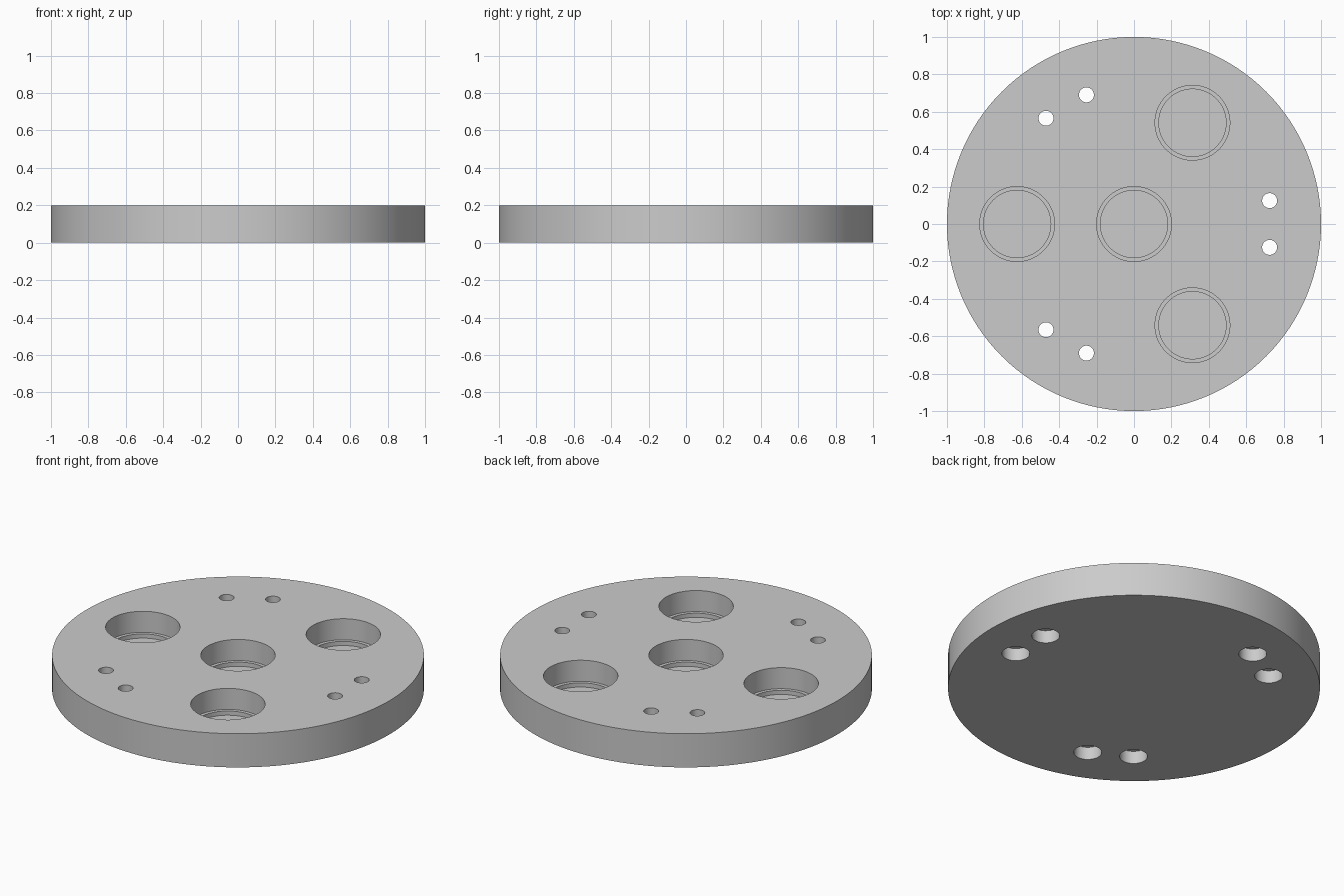
import bpy
import bmesh
from math import radians, cos, sin, pi

if "Cube" in bpy.data.objects:
    bpy.data.objects.remove(bpy.data.objects["Cube"], do_unlink=True)

THICK = 0.2

grey = bpy.data.materials.new("plain grey")
grey.use_nodes = True
colour = (0.6, 0.6, 0.6, 1)
grey.diffuse_color = colour
grey.node_tree.nodes["Principled BSDF"].inputs["Base Color"].default_value = colour


def add_lathe(bm, profile, sides, x=0, y=0):
    """Closed solid of revolution from (radius, z) points listed bottom to top."""
    rings = [[bm.verts.new((x + r * cos(2 * pi * i / sides), y + r * sin(2 * pi * i / sides), z))
              for i in range(sides)] for r, z in profile]
    for low, high in zip(rings, rings[1:]):
        for i in range(sides):
            j = (i + 1) % sides
            bm.faces.new((low[i], low[j], high[j], high[i]))
    bm.faces.new(rings[0][::-1])
    bm.faces.new(rings[-1])


def to_object(bm, name):
    mesh = bpy.data.meshes.new(name)
    bm.to_mesh(mesh)
    bm.free()
    mesh.materials.append(grey)
    obj = bpy.data.objects.new(name, mesh)
    bpy.context.collection.objects.link(obj)
    return obj


# Round plate
bm = bmesh.new()
add_lathe(bm, [(1, 0), (1, THICK)], 128)
plate = to_object(bm, "round_plate")

# Stepped blind pockets: one central, three around it
pocket = [(0.18, 0.05), (0.18, 0.075), (0.2, 0.075), (0.2, THICK + 0.1)]
# Screw holes with a counterbore in the underside
screw = [(0.075, -0.1), (0.075, 0.075), (0.04, 0.075), (0.04, THICK + 0.1)]

bm = bmesh.new()
add_lathe(bm, pocket, 64)
for k in range(3):
    a = radians(60 + 120 * k)
    add_lathe(bm, pocket, 64, 0.625 * cos(a), 0.625 * sin(a))
    b = radians(120 * k)
    for side in (-0.125, 0.125):
        add_lathe(bm, screw, 40, 0.725 * cos(b) - side * sin(b), 0.725 * sin(b) + side * cos(b))
cutter = to_object(bm, "hole_cutter")
cutter.hide_render = True

# Cut every hole in one go
cut = plate.modifiers.new("holes", "BOOLEAN")
cut.operation = "DIFFERENCE"
cut.solver = "EXACT"
cut.object = cutter
bpy.context.view_layer.objects.active = plate
plate.select_set(True)
bpy.ops.object.modifier_apply(modifier=cut.name)
bpy.data.objects.remove(cutter, do_unlink=True)

bpy.ops.object.shade_smooth_by_angle(angle=radians(30))
